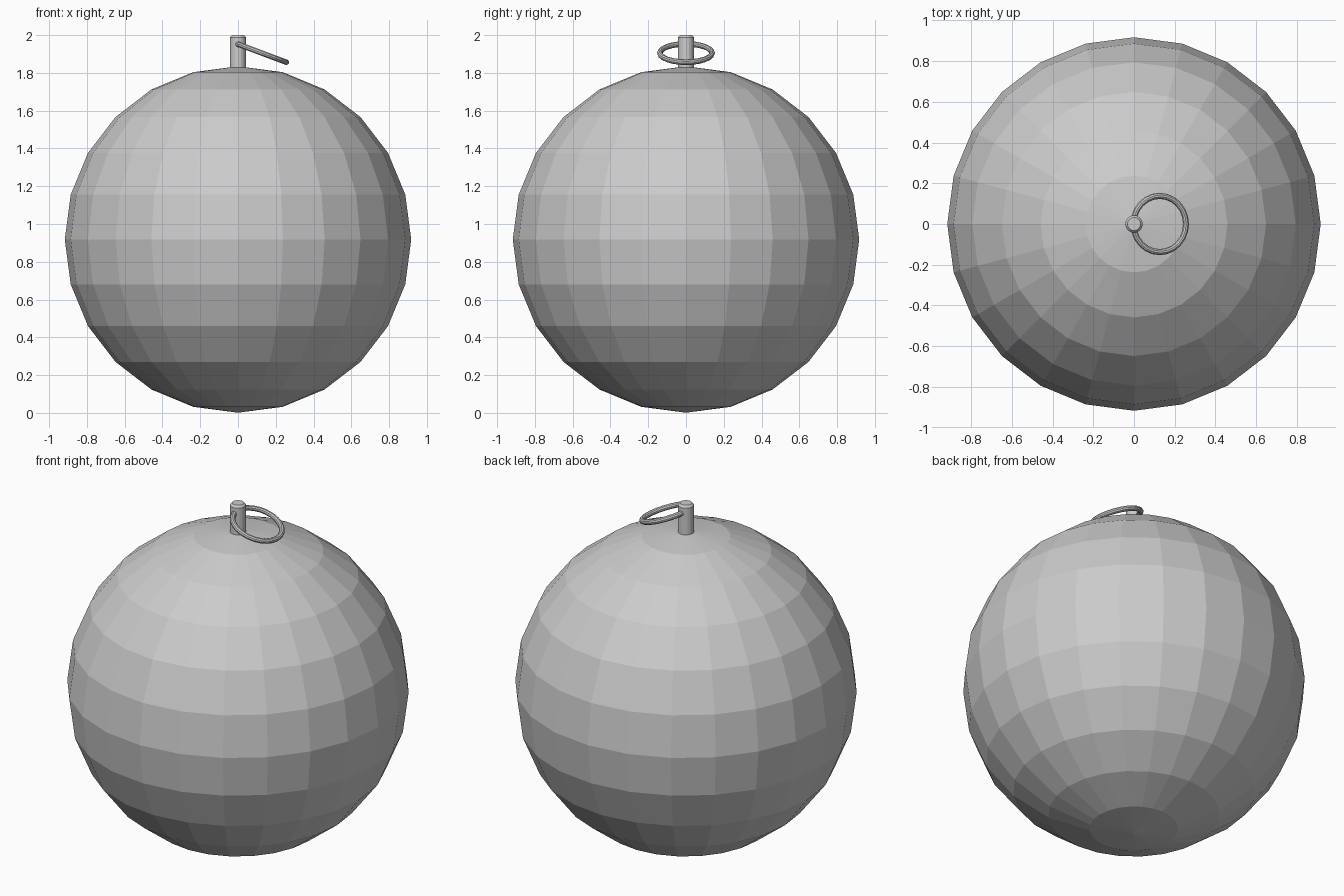
import bpy, math

if "Cube" in bpy.data.objects:
    bpy.data.objects.remove(bpy.data.objects["Cube"])

# Ball body: flat-faced, 15 degree facets
bpy.ops.mesh.primitive_uv_sphere_add(segments=24, ring_count=12, radius=0.917, location=(0, 0, 0.918))
bpy.context.object.name = "ball"

# Stem: lathe profile (radius, height) with chamfered top
profile = [(0.043, 1.80), (0.043, 1.987), (0.032, 2.0)]
n = 16
verts = [(r * math.cos(2 * math.pi * i / n), r * math.sin(2 * math.pi * i / n), z)
         for r, z in profile for i in range(n)]
faces = [(k * n + i, k * n + (i + 1) % n, (k + 1) * n + (i + 1) % n, (k + 1) * n + i)
         for k in range(len(profile) - 1) for i in range(n)]
faces += [tuple(reversed(range(n))), tuple(range(2 * n, 3 * n))]
mesh = bpy.data.meshes.new("stem")
mesh.from_pydata(verts, [], faces)
stem = bpy.data.objects.new("stem", mesh)
bpy.context.collection.objects.link(stem)

# Pull ring threaded through the stem, drooping to +x
bpy.ops.mesh.primitive_torus_add(major_segments=24, minor_segments=10, major_radius=0.138,
                                 minor_radius=0.015, location=(0.126, 0, 1.905),
                                 rotation=(0, math.radians(20.5), 0))
bpy.context.object.name = "pull_ring"
